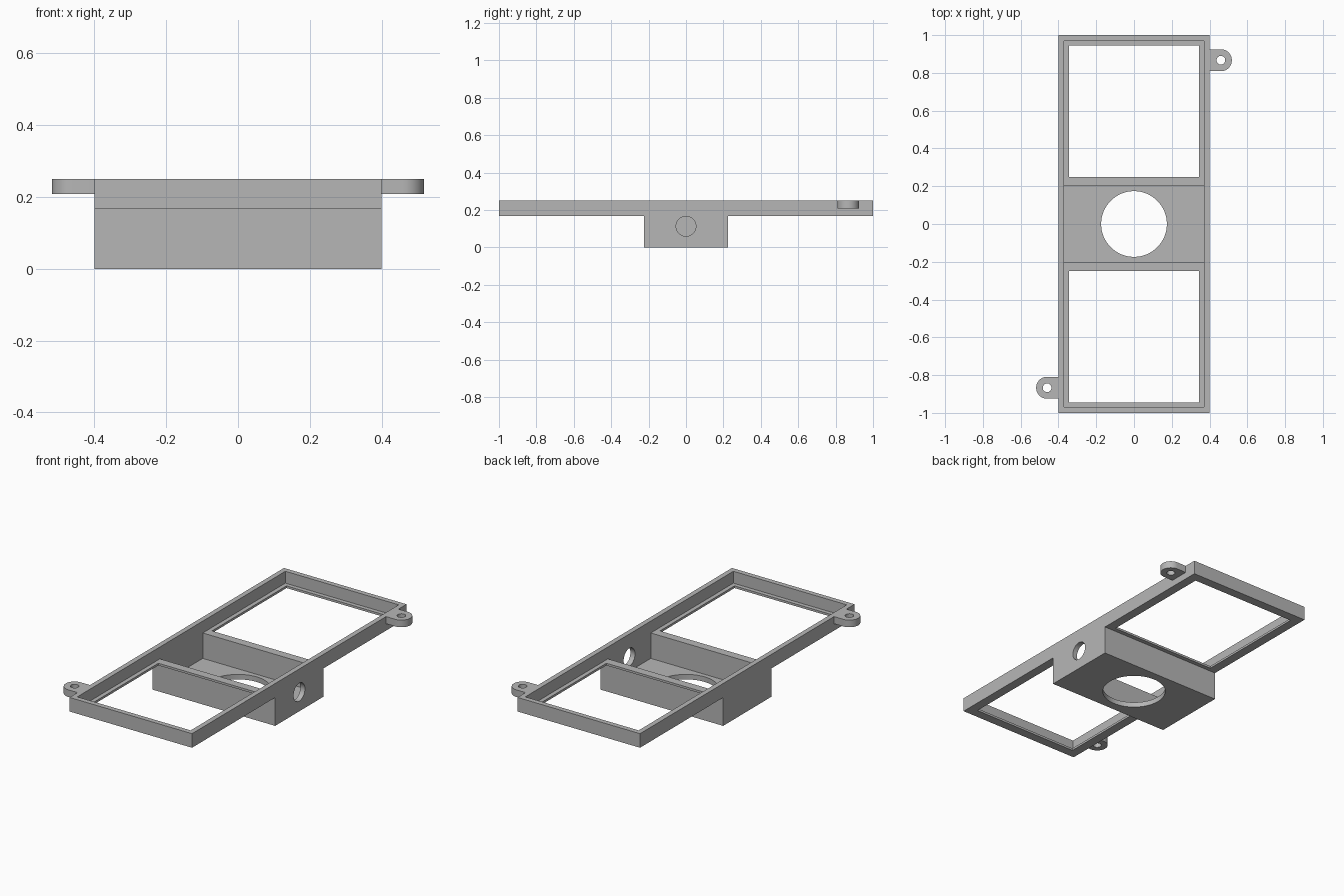
import bpy
import bmesh
import math
from mathutils import Matrix

cube = bpy.data.objects.get("Cube")
if cube:
    bpy.data.objects.remove(cube, do_unlink=True)

grey = bpy.data.materials.new("plain grey")
grey.use_nodes = True
colour = (0.47, 0.47, 0.47, 1)
grey.diffuse_color = colour
grey.node_tree.nodes["Principled BSDF"].inputs["Base Color"].default_value = colour


def finish(name, bm):
    """Turn a bmesh into a grey object."""
    bmesh.ops.recalc_face_normals(bm, faces=bm.faces[:])
    mesh = bpy.data.meshes.new(name)
    bm.to_mesh(mesh)
    bm.free()
    mesh.materials.append(grey)
    obj = bpy.data.objects.new(name, mesh)
    bpy.context.collection.objects.link(obj)
    return obj


def prism(name, outline, offset):
    """Extrude a closed outline of 3D points along an offset."""
    bm = bmesh.new()
    face = bm.faces.new([bm.verts.new(p) for p in outline])
    result = bmesh.ops.extrude_face_region(bm, geom=[face], use_keep_orig=True)
    verts = [v for v in result["geom"] if isinstance(v, bmesh.types.BMVert)]
    bmesh.ops.translate(bm, verts=verts, vec=offset)
    return finish(name, bm)


def t_section(name, half_x, half_y, box_y, bottom, step, top):
    """T-shaped side profile extruded across the width."""
    side = [(box_y, bottom), (box_y, step), (half_y, step), (half_y, top)]
    loop = side + [(-y, z) for y, z in reversed(side)]
    return prism(name, [(-half_x, y, z) for y, z in loop], (2 * half_x, 0, 0))


def cylinder(name, radius, depth, centre, axis="Z"):
    bm = bmesh.new()
    turn = Matrix.Rotation(math.pi / 2, 4, "Y") if axis == "X" else Matrix()
    bmesh.ops.create_cone(bm, cap_ends=True, segments=64, radius1=radius, radius2=radius,
                          depth=depth, matrix=Matrix.Translation(centre) @ turn)
    return finish(name, bm)


def cut(obj, cutters):
    """Subtract each cutter, then discard it."""
    bpy.ops.object.select_all(action="DESELECT")
    obj.select_set(True)
    bpy.context.view_layer.objects.active = obj
    for cutter in cutters:
        cutter.hide_render = True
        mod = obj.modifiers.new("cut", "BOOLEAN")
        mod.operation = "DIFFERENCE"
        mod.solver = "EXACT"
        mod.object = cutter
        bpy.ops.object.modifier_apply(modifier=mod.name)
        bpy.data.objects.remove(cutter, do_unlink=True)
    bpy.ops.object.shade_smooth_by_angle(angle=math.radians(30))


# Tray with a deeper box in the middle
TOP = 0.25
body = t_section("frame_and_box", 0.4, 1.0, 0.225, 0, 0.167, TOP)
cutters = [t_section("recess_cutter", 0.37, 0.97, 0.2, 0.03, 0.18, 0.4)]

# Two windows leaving a thin inner ledge
for side in (-1, 1):
    near, far = side * 0.25, side * 0.945
    outline = [(-0.345, near, 0.1), (0.345, near, 0.1), (0.345, far, 0.1), (-0.345, far, 0.1)]
    cutters.append(prism("window_cutter", outline, (0, 0, 0.3)))

# Round floor opening and a single cable hole in the left wall
cutters.append(cylinder("floor_hole_cutter", 0.174, 0.1, (0, 0, 0.02)))
cutters.append(cylinder("cable_hole_cutter", 0.053, 0.1, (0.39, 0, 0.113), "X"))
cut(body, cutters)

# Rounded screw tabs on opposite corners
for name, side in (("left_back_tab", 1), ("right_front_tab", -1)):
    cx, cy, r, z = 0.46, 0.867, 0.058, 0.208
    arc = [math.pi * (i / 32 - 0.5) for i in range(33)]
    plan = [(0.385, cy - r)] + [(cx + r * math.cos(a), cy + r * math.sin(a)) for a in arc]
    plan.append((0.385, cy + r))
    tab = prism(name, [(side * x, side * y, z) for x, y in plan], (0, 0, TOP - z))
    cut(tab, [cylinder("screw_hole_cutter", 0.023, 0.2, (side * cx, side * cy, z))])
